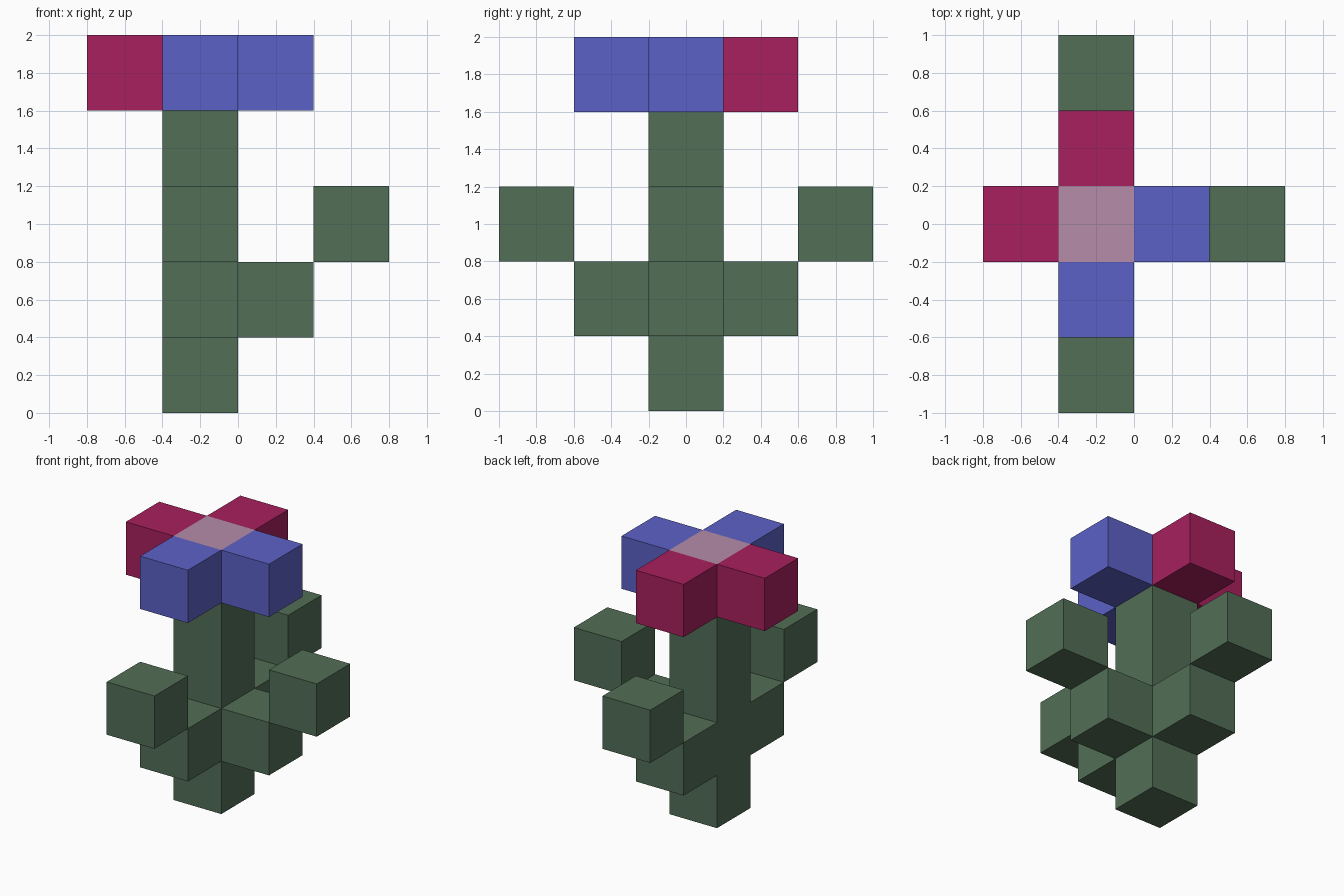
import bpy, bmesh

if "Cube" in bpy.data.objects:
    bpy.data.objects.remove(bpy.data.objects["Cube"])

U = 0.4  # edge of one block


def material(name, rgb):
    lin = [((c / 255 + 0.055) / 1.055) ** 2.4 for c in rgb]
    m = bpy.data.materials.new(name)
    m.diffuse_color = (*lin, 1.0)
    m.use_nodes = True
    m.node_tree.nodes["Principled BSDF"].inputs["Base Color"].default_value = m.diffuse_color
    return m


green = material("leaf green", (82, 110, 86))
crimson = material("crimson", (168, 32, 94))
blue = material("violet blue", (92, 97, 198))
pink = material("dusty pink", (182, 140, 170))


def block(name, x, y, z, mat, height=U):
    """Box one block wide, centred on x, y with its base at z."""
    bm = bmesh.new()
    bmesh.ops.create_cube(bm, size=1)
    bmesh.ops.scale(bm, vec=(U, U, height), verts=bm.verts)
    bmesh.ops.translate(bm, vec=(x, y, z + height / 2), verts=bm.verts)
    mesh = bpy.data.meshes.new(name)
    bm.to_mesh(mesh)
    bm.free()
    mesh.materials.append(mat)
    obj = bpy.data.objects.new(name, mesh)
    bpy.context.collection.objects.link(obj)


CX = -0.2  # stem axis

# Stem and flower centre
block("stem", CX, 0, 0, green, 4 * U)
block("flower_centre", CX, 0, 4 * U, pink)

# Stepped leaves: inner block low, outer block one step up and out
for side, dx, dy in (("right", 1, 0), ("back", 0, 1), ("front", 0, -1)):
    block(side + "_leaf_base", CX + dx * U, dy * U, U, green)
    block(side + "_leaf_tip", CX + 2 * dx * U, 2 * dy * U, 2 * U, green)

# Four petals around the centre
for side, dx, dy, mat in (("left", -1, 0, crimson), ("back", 0, 1, crimson),
                          ("right", 1, 0, blue), ("front", 0, -1, blue)):
    block(side + "_petal", CX + dx * U, dy * U, 4 * U, mat)
